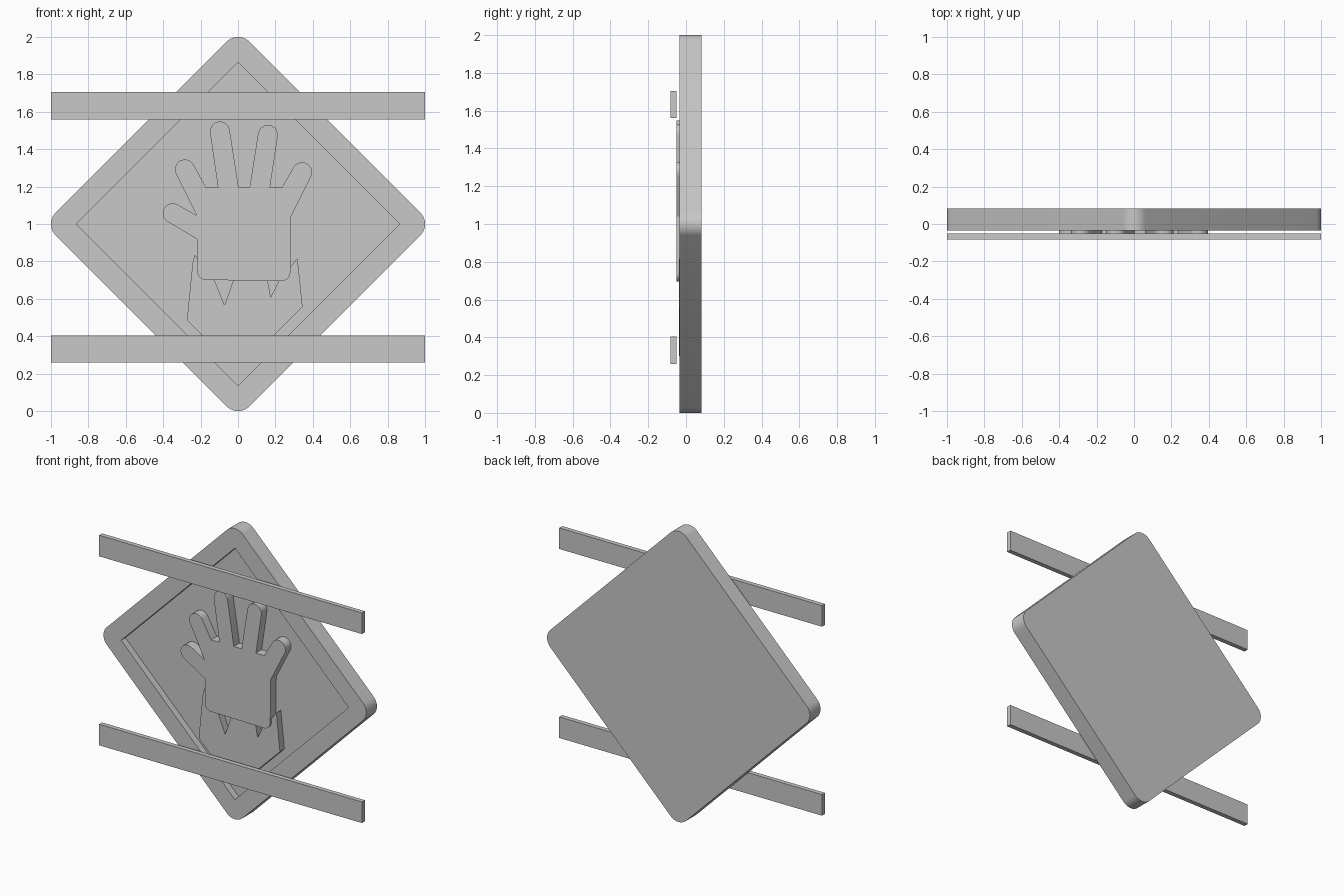
import bpy, bmesh
from math import cos, sin, radians

cube = bpy.data.objects.get("Cube")
if cube:
    bpy.data.objects.remove(cube, do_unlink=True)

grey = bpy.data.materials.new("light grey")
grey.use_nodes = True
GREY = (0.578, 0.578, 0.578, 1)
grey.diffuse_color = GREY
grey.node_tree.nodes["Principled BSDF"].inputs["Base Color"].default_value = GREY


def arc(cx, cz, r, start, end, steps=10):
    """Points of an arc in the x-z plane, angles in degrees."""
    angles = [radians(start + (end - start) * i / steps) for i in range(steps + 1)]
    return [(cx + r * cos(a), cz + r * sin(a)) for a in angles]


def plate(name, outline, front, back):
    """Flat part: an x-z outline extruded along y."""
    bm = bmesh.new()
    face = bm.faces.new([bm.verts.new((x, front, z)) for x, z in outline])
    side = bmesh.ops.extrude_face_region(bm, geom=[face])["geom"]
    moved = [v for v in side if isinstance(v, bmesh.types.BMVert)]
    bmesh.ops.translate(bm, verts=moved, vec=(0, back - front, 0))
    bmesh.ops.recalc_face_normals(bm, faces=bm.faces)
    mesh = bpy.data.meshes.new(name)
    bm.to_mesh(mesh)
    bm.free()
    mesh.materials.append(grey)
    obj = bpy.data.objects.new(name, mesh)
    bpy.context.collection.objects.link(obj)
    return obj


def activate(obj):
    bpy.ops.object.select_all(action="DESELECT")
    obj.select_set(True)
    bpy.context.view_layer.objects.active = obj


FLOOR = 0.012      # recess floor
FRONT = -0.034     # front of the sign rim
BACK = 0.082

# Diamond sign board with rounded corners
radius = 0.085
reach = 1 - radius
board_outline = []
for k in range(4):
    a = 90 * k
    board_outline += arc(reach * cos(radians(a)), 1 + reach * sin(radians(a)),
                         radius, a - 45, a + 45, 12)
board = plate("sign_board", board_outline, FRONT, BACK)

# Sunken panel
d = 0.865
cutter = plate("recess_cutter", [(d, 1), (0, 1 + d), (-d, 1), (0, 1 - d)], -0.2, FLOOR)
cutter.hide_render = True
cut = board.modifiers.new("recess", "BOOLEAN")
cut.operation = "DIFFERENCE"
cut.solver = "EXACT"
cut.object = cutter
activate(board)
bpy.ops.object.modifier_apply(modifier=cut.name)
bpy.data.objects.remove(cutter, do_unlink=True)

# Raised hand: palm, thumb and four fingers in one outline
tip = 0.053
hand_outline = (
    arc(-0.172, 0.747, 0.046, 270, 180, 6)
    + [(-0.217, 0.917)]
    + arc(-0.349, 1.058, tip, 240, 60)
    + [(-0.22, 1.045)]
    + arc(-0.284, 1.292, tip, 205, 25)
    + [(-0.17, 1.195), (-0.107, 1.195)]
    + arc(-0.097, 1.495, tip, 188, 8)
    + [(0.003, 1.195), (0.062, 1.195)]
    + arc(0.160, 1.477, tip, 171, -9)
    + [(0.171, 1.195), (0.235, 1.195)]
    + arc(0.343, 1.277, tip, 152, -28)
    + [(0.283, 1.04)]
    + arc(0.232, 0.743, 0.048, 0, -90, 6)
)
hand = plate("raised_hand", hand_outline, -0.05, FLOOR + 0.005)

# Ragged cuff behind the wrist
cuff_outline = [
    (-0.087, 0.30), (-0.273, 0.487), (-0.243, 0.79), (-0.232, 0.835), (-0.21, 0.81),
    (-0.165, 0.80), (-0.072, 0.565), (0.01, 0.80), (0.14, 0.80), (0.175, 0.61),
    (0.225, 0.71), (0.28, 0.77), (0.318, 0.818), (0.345, 0.558), (0.087, 0.30),
]
plate("ragged_cuff", cuff_outline, -0.037, FLOOR + 0.005)

# Two horizontal bars floating in front
for name, low in (("lower_bar", 0.26), ("upper_bar", 1.56)):
    high = low + 0.145
    plate(name, [(-1, low), (1, low), (1, high), (-1, high)], -0.082, -0.05)

# Smooth only the rounded edges
for obj in (board, hand):
    activate(obj)
    bpy.ops.object.shade_smooth_by_angle(angle=radians(25))
